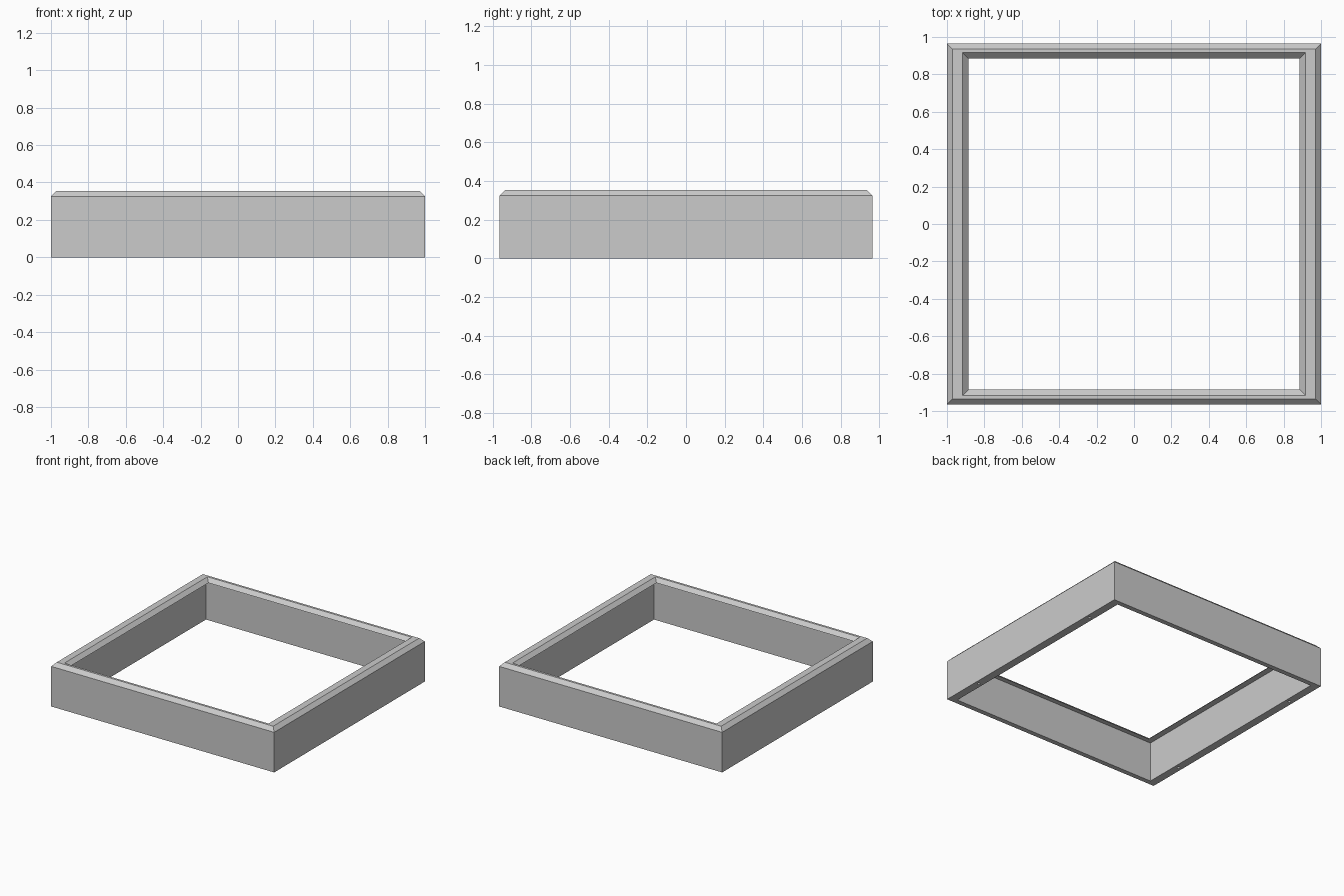
import bpy
import bmesh

cube = bpy.data.objects.get("Cube")
if cube:
    bpy.data.objects.remove(cube, do_unlink=True)

# Single plain grey finish
grey = bpy.data.materials.new("plain_grey")
grey.use_nodes = True
colour = (0.6, 0.6, 0.6, 1)
grey.diffuse_color = colour
grey.node_tree.nodes["Principled BSDF"].inputs["Base Color"].default_value = colour

OUT_X, OUT_Y = 1.0, 0.965      # outer faces
LIP = 0.886                    # opening inside the top lip
WALL_X, WALL_Y = 0.935, 0.925  # inner faces below the lip
TOP, BEVEL = 0.355, 0.03
SHOULDER = TOP - BEVEL


def link(name, bm):
    mesh = bpy.data.meshes.new(name)
    bm.to_mesh(mesh)
    bm.free()
    mesh.materials.append(grey)
    obj = bpy.data.objects.new(name, mesh)
    bpy.context.collection.objects.link(obj)
    return obj


# Rectangular frame: thin walls under a bevelled lip, mitred at the corners
section = [
    (OUT_X, OUT_Y, 0),
    (OUT_X, OUT_Y, SHOULDER),
    (OUT_X - BEVEL, OUT_Y - BEVEL, TOP),
    (LIP + BEVEL, LIP + BEVEL, TOP),
    (LIP, LIP, SHOULDER),
    (WALL_X, WALL_Y, SHOULDER),
    (WALL_X, WALL_Y, 0),
]
bm = bmesh.new()
corners = [(-1, -1), (1, -1), (1, 1), (-1, 1)]
rings = [[bm.verts.new((sx * x, sy * y, z)) for sx, sy in corners]
         for x, y, z in section]
for i, ring in enumerate(rings):
    nxt = rings[(i + 1) % len(rings)]
    for j in range(4):
        k = (j + 1) % 4
        bm.faces.new((ring[j], ring[k], nxt[k], nxt[j]))
bmesh.ops.recalc_face_normals(bm, faces=bm.faces)
frame = link("frame", bm)

# Four small pin holes in the underside of the side walls
bm = bmesh.new()
for sx, sy in corners:
    made = bmesh.ops.create_cone(bm, cap_ends=True, segments=12, radius1=0.011,
                                 radius2=0.011, depth=0.1)
    centre_x = (OUT_X + WALL_X) / 2
    bmesh.ops.translate(bm, verts=made["verts"], vec=(sx * centre_x, sy * 0.64, 0))
cutter = link("pin_hole_cutter", bm)
cutter.hide_render = True
cutter.hide_set(True)
cut = frame.modifiers.new("pin_holes", "BOOLEAN")
cut.operation = "DIFFERENCE"
cut.solver = "EXACT"
cut.object = cutter
